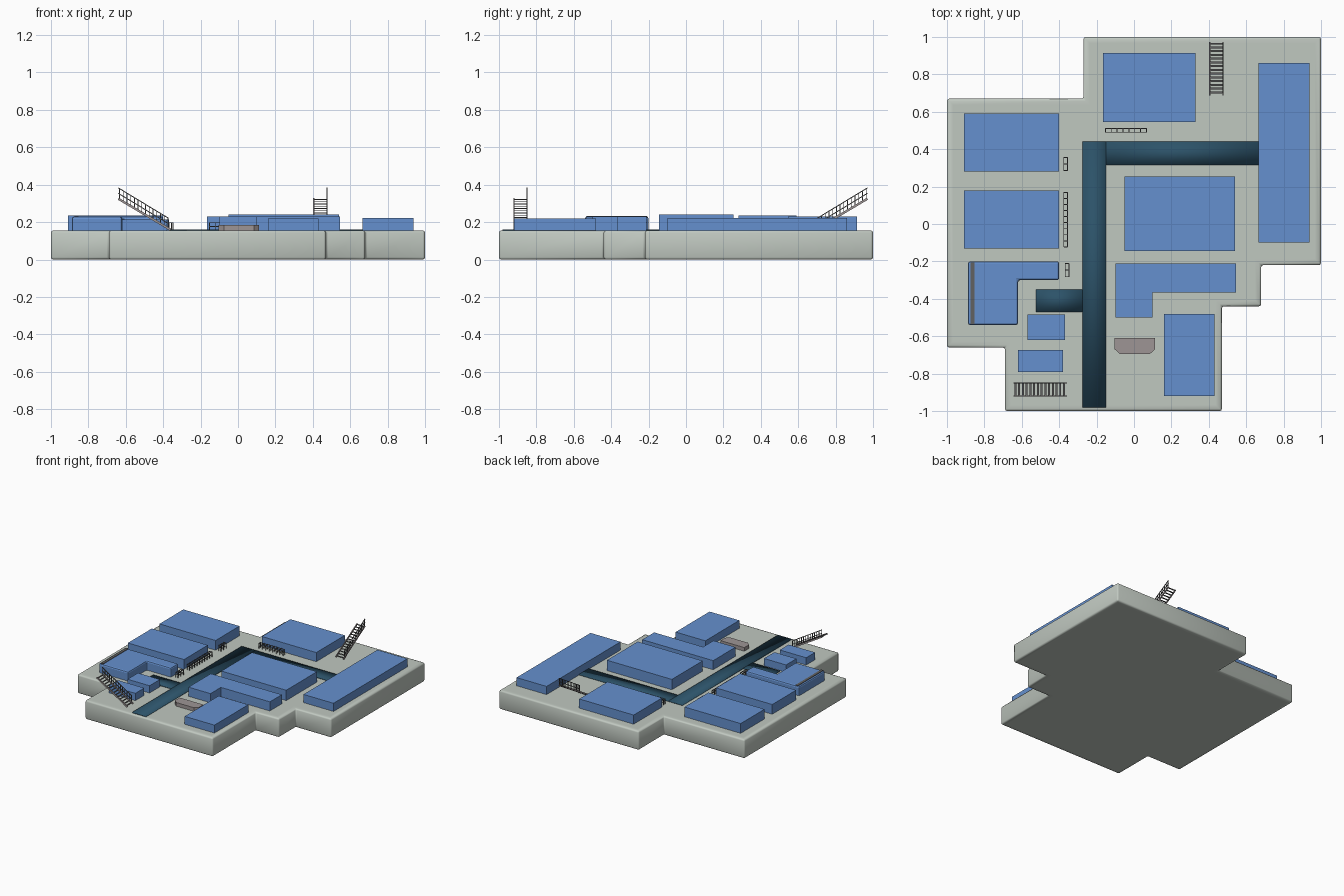
import bpy, bmesh, math
from mathutils import Vector

cube = bpy.data.objects.get("Cube")
if cube:
    bpy.data.objects.remove(cube, do_unlink=True)

GROUND = 0.155


def material(name, r, g, b):
    m = bpy.data.materials.new(name)
    m.use_nodes = True
    m.diffuse_color = (r, g, b, 1)
    m.node_tree.nodes["Principled BSDF"].inputs["Base Color"].default_value = (r, g, b, 1)
    return m


stone = material("pale stone", 0.53, 0.58, 0.53)
blue = material("building blue", 0.13, 0.28, 0.62)
navy = material("road navy", 0.025, 0.085, 0.14)
grey = material("warm grey", 0.34, 0.30, 0.30)
metal = material("dark metal", 0.12, 0.12, 0.12)


def finish(bm, name, mat, smooth=False):
    bmesh.ops.recalc_face_normals(bm, faces=bm.faces)
    mesh = bpy.data.meshes.new(name)
    for f in bm.faces:
        f.smooth = smooth
    bm.to_mesh(mesh)
    bm.free()
    mesh.materials.append(mat)
    ob = bpy.data.objects.new(name, mesh)
    bpy.context.collection.objects.link(ob)
    return ob


def prism(outline, z0, z1):
    """Extruded footprint as a bmesh."""
    bm = bmesh.new()
    face = bm.faces.new([bm.verts.new((x, y, z0)) for x, y in outline])
    top = bmesh.ops.extrude_face_region(bm, geom=[face])["geom"]
    bmesh.ops.translate(bm, vec=(0, 0, z1 - z0),
                        verts=[v for v in top if isinstance(v, bmesh.types.BMVert)])
    bmesh.ops.recalc_face_normals(bm, faces=bm.faces)
    return bm


def rect(x0, x1, y0, y1):
    return [(x0, y0), (x1, y0), (x1, y1), (x0, y1)]


def beam(bm, a, b, w, h):
    """Rectangular bar from a to b, w wide and h deep."""
    a, b = Vector(a), Vector(b)
    d = (b - a).normalized()
    ref = Vector((0, 1, 0)) if abs(d.z) > 0.95 else Vector((0, 0, 1))
    side = d.cross(ref).normalized() * w / 2
    up = side.cross(d).normalized() * h / 2
    ends = [[bm.verts.new(p + s * side + u * up)
             for s, u in ((-1, -1), (1, -1), (1, 1), (-1, 1))] for p in (a, b)]
    for ring in ends:
        bm.faces.new(ring)
    for i in range(4):
        j = (i + 1) % 4
        bm.faces.new((ends[0][i], ends[0][j], ends[1][j], ends[1][i]))


# Stepped base slab with softened rims
bm = prism([(-0.69, -1), (0.47, -1), (0.47, -0.44), (0.68, -0.44), (0.68, -0.22), (1, -0.22),
            (1, 1), (-0.27, 1), (-0.27, 0.67), (-1, 0.67), (-1, -0.66), (-0.69, -0.66)], 0, GROUND)
bmesh.ops.bevel(bm, geom=list(bm.edges), offset=0.012, segments=2, profile=0.5, affect='EDGES')
caps = [f for f in bm.faces if abs(f.normal.z) > 0.99 and len(f.verts) > 4]
bmesh.ops.inset_individual(bm, faces=caps, thickness=0.03)
finish(bm, "base_slab", stone, smooth=True)

# Box buildings
for name, foot, top in (
        ("back_left_block", (-0.91, -0.40, 0.28, 0.59), 0.235),
        ("middle_left_block", (-0.91, -0.40, -0.13, 0.18), 0.235),
        ("back_block", (-0.165, 0.33, 0.545, 0.915), 0.23),
        ("central_block", (-0.05, 0.54, -0.145, 0.255), 0.24),
        ("long_block", (0.665, 0.938, -0.10, 0.86), 0.222),
        ("front_block", (0.16, 0.43, -0.92, -0.48), 0.22),
        ("small_block", (-0.57, -0.37, -0.62, -0.485), 0.215),
        ("small_front_block", (-0.62, -0.38, -0.79, -0.675), 0.215)):
    finish(prism(rect(*foot), GROUND - 0.005, top), name, blue)

# L-shaped buildings
finish(prism([(-0.10, -0.50), (0.10, -0.50), (0.10, -0.365), (0.545, -0.365),
              (0.545, -0.21), (-0.10, -0.21)], GROUND - 0.005, 0.23), "right_corner_block", blue)
bm = prism([(-0.888, -0.54), (-0.62, -0.54), (-0.62, -0.30), (-0.40, -0.30),
            (-0.40, -0.20), (-0.888, -0.20)], GROUND - 0.005, 0.23)
bmesh.ops.bevel(bm, geom=[e for e in bm.edges if max(v.co.z for v in e.verts) > 0.2],
                offset=0.012, segments=2, profile=0.5, affect='EDGES')
finish(bm, "left_corner_block", blue)
finish(prism(rect(-0.874, -0.852, -0.535, -0.205), 0.229, 0.234), "roof_gutter", metal)

# Roads
for name, foot in (("main_road", (-0.275, -0.15, -0.98, 0.44)),
                   ("cross_road", (-0.15, 0.665, 0.315, 0.44)),
                   ("side_road", (-0.525, -0.275, -0.47, -0.35))):
    finish(prism(rect(*foot), GROUND - 0.002, 0.161), name, navy, smooth=True)

# Low platform with clipped corners
finish(prism([(-0.075, -0.695), (0.085, -0.695), (0.113, -0.67), (0.113, -0.61),
              (-0.103, -0.61), (-0.103, -0.67)], GROUND - 0.005, 0.185), "low_platform", grey)


def staircase(name, x, y, turn):
    """Open stair climbing along local +y with one handrail on local +x."""
    run, rise, half, steps, rail = 0.28, 0.17, 0.035, 14, 0.058
    frame, bars = bmesh.new(), bmesh.new()
    for s in (-half, half):
        beam(frame, (s, 0, 0.004), (s, run, rise), 0.006, 0.012)
    for i in range(steps):
        t = (i + 0.7) / steps
        beam(bars, (-half, run * t, rise * t), (half, run * t, rise * t), 0.010, 0.004)
        beam(bars, (half, run * t, rise * t), (half, run * t, rise * t + rail), 0.004, 0.004)
    for k in (0.5, 1):
        beam(bars, (half, 0.012, 0.008 + rail * k), (half, run, rise + rail * k), 0.005, 0.005)
    for bm, part, mat in ((frame, "_stringers", grey), (bars, "_treads_and_rail", metal)):
        ob = finish(bm, name + part, mat)
        ob.location = (x, y, GROUND)
        ob.rotation_euler.z = turn


staircase("back_stair", 0.44, 0.69, 0)
staircase("front_stair", -0.36, -0.885, math.pi / 2)


def rack(name, x, y, length, turn):
    """Low double-rail fence running along local y."""
    bm = bmesh.new()
    half, high = 0.010, 0.042
    count = max(3, round(length / 0.028))
    for s in (-half, half):
        for z in (high * 0.5, high):
            beam(bm, (s, -length / 2, z), (s, length / 2, z), 0.004, 0.004)
    for i in range(count):
        p = (i / (count - 1) - 0.5) * length
        beam(bm, (-half, p, high), (half, p, high), 0.005, 0.004)
        for s in (-half, half):
            beam(bm, (s, p, 0), (s, p, high), 0.004, 0.004)
    ob = finish(bm, name, metal)
    ob.location = (x, y, GROUND)
    ob.rotation_euler.z = turn


rack("back_left_rack", -0.365, 0.32, 0.07, 0)
rack("middle_left_rack", -0.365, 0.023, 0.29, 0)
rack("front_left_rack", -0.358, -0.247, 0.07, 0)
rack("back_rack", -0.043, 0.50, 0.22, math.pi / 2)
